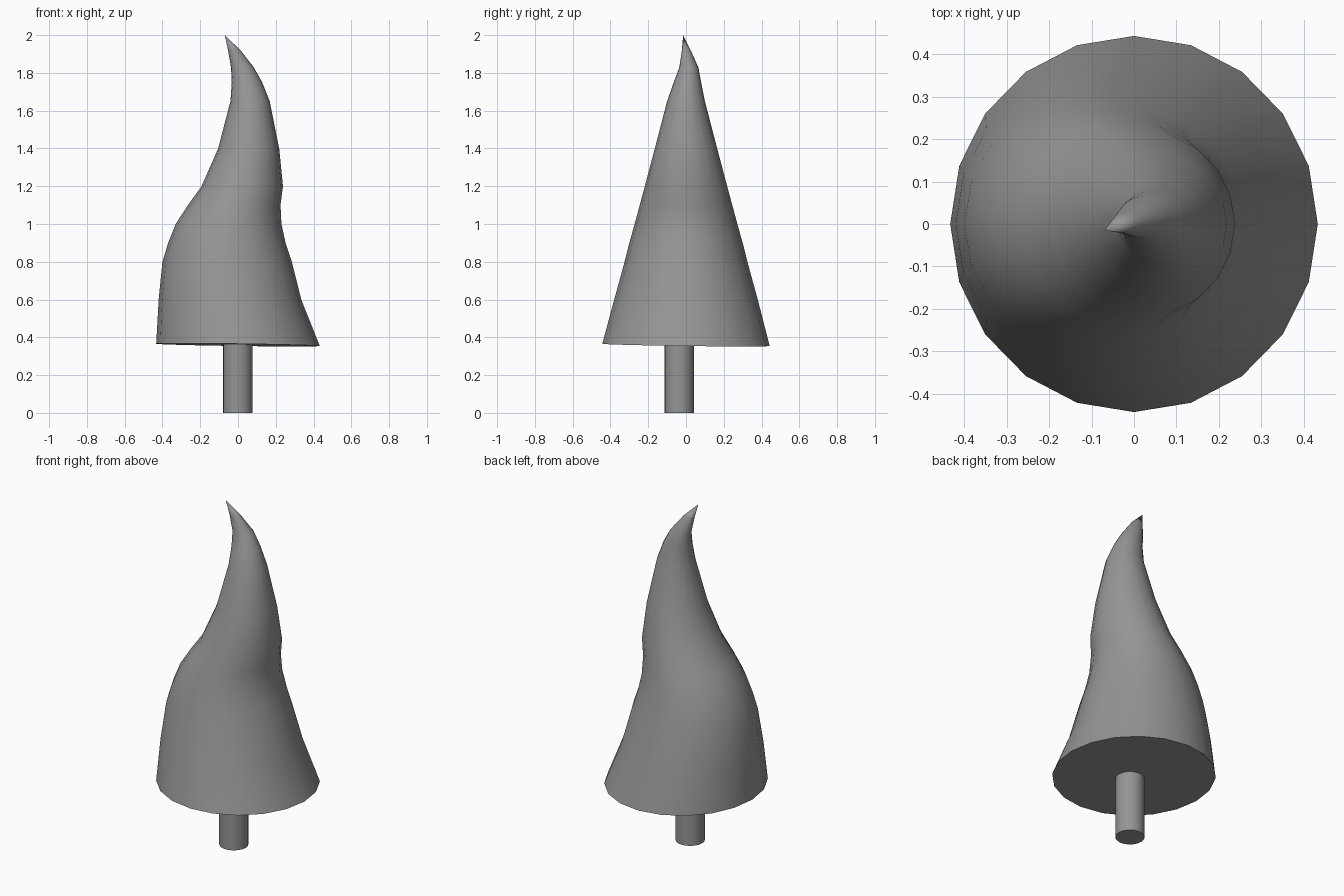
import bpy, bmesh, math

old = bpy.data.objects.get("Cube")
if old:
    bpy.data.objects.remove(old, do_unlink=True)

SIDES = 20
grey = bpy.data.materials.new("plain_grey")
grey.use_nodes = True
GREY = (0.3, 0.3, 0.3, 1)
grey.diffuse_color = GREY
grey.node_tree.nodes["Principled BSDF"].inputs["Base Color"].default_value = GREY


def finish(name, bm):
    bmesh.ops.recalc_face_normals(bm, faces=bm.faces)
    mesh = bpy.data.meshes.new(name)
    bm.to_mesh(mesh)
    bm.free()
    mesh.materials.append(grey)
    obj = bpy.data.objects.new(name, mesh)
    bpy.context.collection.objects.link(obj)
    bpy.ops.object.select_all(action="DESELECT")
    obj.select_set(True)
    bpy.context.view_layer.objects.active = obj
    bpy.ops.object.shade_smooth_by_angle(angle=math.radians(50))
    return obj


# Bent foliage cone: height, left edge, right edge, front edge, back edge
PROFILE = [
    (0.36, -.433, .433, -.443, .443),
    (0.60, -.42, .335, -.38, .38),
    (0.80, -.40, .285, -.325, .325),
    (0.90, -.37, .252, -.30, .30),
    (1.00, -.33, .230, -.272, .272),
    (1.10, -.265, .225, -.245, .245),
    (1.20, -.193, .238, -.218, .218),
    (1.40, -.105, .218, -.165, .165),
    (1.65, -.04, .168, -.10, .10),
    (1.75, -.033, .128, -.065, .08),
    (1.83, -.037, .083, -.035, .065),
    (1.92, -.053, .013, -.022, .025),
]
bm = bmesh.new()
rings = []
for i, (z, x0, x1, y0, y1) in enumerate(PROFILE):
    ring = []
    for k in range(SIDES):
        a = math.tau * k / SIDES
        c, s = math.cos(a), math.sin(a)
        tilt = -0.006 * (c + s) if i == 0 else 0
        ring.append(bm.verts.new(((x0 + x1) / 2 + (x1 - x0) / 2 * c,
                                  (y0 + y1) / 2 + (y1 - y0) / 2 * s, z + tilt)))
    rings.append(ring)
tip = bm.verts.new((-.07, -.015, 2))
for k in range(SIDES):
    n = (k + 1) % SIDES
    for low, high in zip(rings, rings[1:]):
        bm.faces.new((low[k], low[n], high[n], high[k]))
    bm.faces.new((rings[-1][k], rings[-1][n], tip))
bm.faces.new(rings[0][::-1])
finish("foliage", bm)

# Trunk
bm = bmesh.new()
bmesh.ops.create_cone(bm, cap_ends=True, segments=SIDES, radius1=.078, radius2=.078, depth=.4)
bmesh.ops.translate(bm, verts=bm.verts, vec=(-.002, -.036, .2))
finish("trunk", bm)
